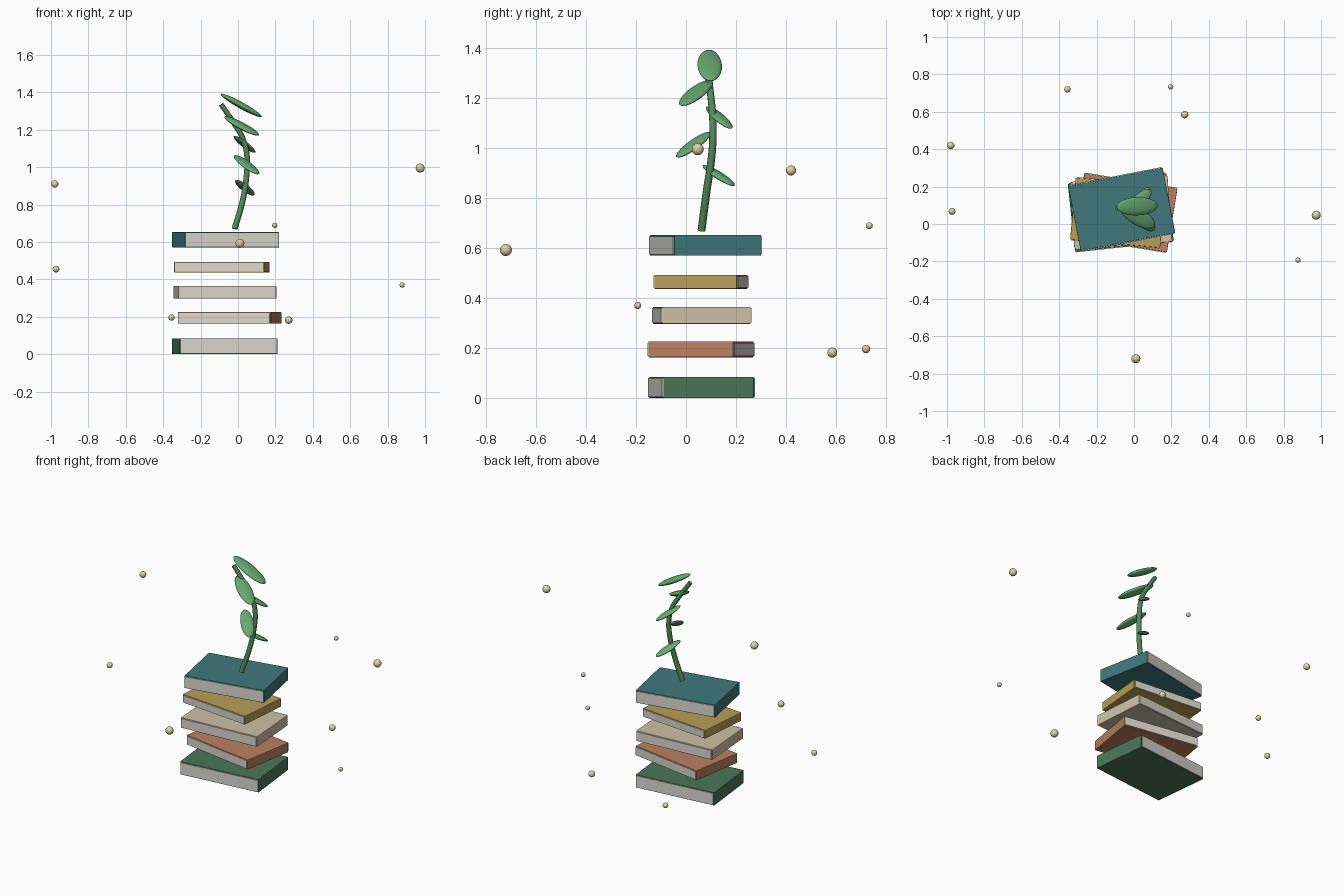
import bpy, math
from mathutils import Vector, Matrix

if "Cube" in bpy.data.objects:
    bpy.data.objects.remove(bpy.data.objects["Cube"])


def material(name, rgb):
    m = bpy.data.materials.new(name)
    m.diffuse_color = (*rgb, 1)
    m.use_nodes = True
    m.node_tree.nodes["Principled BSDF"].inputs["Base Color"].default_value = m.diffuse_color
    return m


def finish(ob, name, mat, smooth=False):
    ob.name = name
    ob.data.materials.append(mat)
    if smooth:
        for p in ob.data.polygons:
            p.use_smooth = True
    return ob


def box(name, size, loc, angle, mat, bevel=0.0):
    bpy.ops.mesh.primitive_cube_add(size=1, location=loc, rotation=(0, 0, math.radians(angle)))
    ob = bpy.context.object
    ob.scale = size
    bpy.ops.object.transform_apply(location=False, rotation=False, scale=True)
    if bevel:
        mod = ob.modifiers.new("soft_edges", 'BEVEL')
        mod.width = bevel
        mod.segments = 2
    return finish(ob, name, mat)


paper = material("paper", (0.72, 0.69, 0.63))
leaf_green = material("leaf_green", (0.14, 0.40, 0.17))
stem_green = material("stem_green", (0.09, 0.25, 0.11))
gold = material("pale_gold", (0.75, 0.65, 0.38))

# Floating books: colour, length, width, bottom z, top z, centre x, centre y, turn
books = [
    ("green", (0.07, 0.18, 0.10), 0.530, 0.370, 0.000, 0.085, -0.071, 0.062, 6.2),
    ("terracotta", (0.50, 0.22, 0.12), 0.505, 0.350, 0.163, 0.226, -0.045, 0.060, -9.4),
    ("cream", (0.62, 0.53, 0.38), 0.525, 0.360, 0.297, 0.365, -0.070, 0.063, 4.2),
    ("ochre", (0.48, 0.35, 0.10), 0.483, 0.337, 0.437, 0.493, -0.086, 0.060, -5.2),
    ("teal", (0.05, 0.19, 0.20), 0.515, 0.360, 0.570, 0.652, -0.066, 0.078, 11.0),
]
for name, rgb, length, width, z0, z1, x, y, turn in books:
    t = z1 - z0
    loc = (x, y, (z0 + z1) / 2)
    box(f"{name}_book_cover", (length, width - 0.006, t), loc, turn,
        material(f"{name}_cover", rgb), 0.003)
    box(f"{name}_book_pages", (length - 0.012, width + 0.003, t - 0.010), loc, turn, paper)

# Plant stem: tapered curve
path = [(-.018, .062, .67), (.027, .083, .83), (.046, .102, .96), (.048, .108, 1.06),
        (.027, .105, 1.15), (-.022, .096, 1.235), (-.09, .085, 1.335)]
curve = bpy.data.curves.new("plant_stem", 'CURVE')
curve.dimensions = '3D'
curve.bevel_depth = 0.016
curve.bevel_resolution = 3
curve.use_fill_caps = True
spline = curve.splines.new('BEZIER')
spline.bezier_points.add(len(path) - 1)
for i, (bp, co) in enumerate(zip(spline.bezier_points, path)):
    bp.co = co
    bp.handle_left_type = bp.handle_right_type = 'AUTO'
    bp.radius = 1 - 0.15 * i / (len(path) - 1)
stem = bpy.data.objects.new("plant_stem", curve)
bpy.context.collection.objects.link(stem)
curve.materials.append(stem_green)

# Leaves: flattened ellipsoids given by centre and half-length vector
leaves = [
    ((.017, .095, 1.330), (.110, .004, -.061)),
    ((.020, .040, 1.220), (.090, -.056, -.050)),
    ((.035, .133, 1.122), (.054, .048, -.044)),
    ((.046, .030, 1.013), (.062, -.064, -.050)),
    ((.037, .131, 0.890), (.045, .062, -.041)),
]
for i, (centre, half) in enumerate(leaves, 1):
    axis = Vector(half)
    a = axis.length
    axis.normalize()
    side = Vector((0, 0, 1)).cross(axis).normalized()
    normal = axis.cross(side)
    bpy.ops.mesh.primitive_uv_sphere_add(segments=24, ring_count=12, radius=1)
    ob = bpy.context.object
    frame = Matrix((axis, side, normal)).transposed().to_4x4()
    ob.data.transform(frame @ Matrix.Diagonal((a, a * 0.39, a * 0.14, 1)))
    ob.location = centre
    finish(ob, f"leaf_{i}", leaf_green, True)

# Floating beads around the stack: x, y, z, radius
beads = [
    (-.980, .420, .910, .020), (-.973, .067, .455, .018), (-.356, .720, .196, .017),
    (.271, .585, .182, .020), (.010, -.720, .592, .024), (.196, .733, .689, .014),
    (.974, .047, .995, .024), (.877, -.193, .370, .014),
]
for i, (x, y, z, r) in enumerate(beads, 1):
    bpy.ops.mesh.primitive_uv_sphere_add(segments=20, ring_count=10, radius=r, location=(x, y, z))
    finish(bpy.context.object, f"bead_{i}", gold, True)
